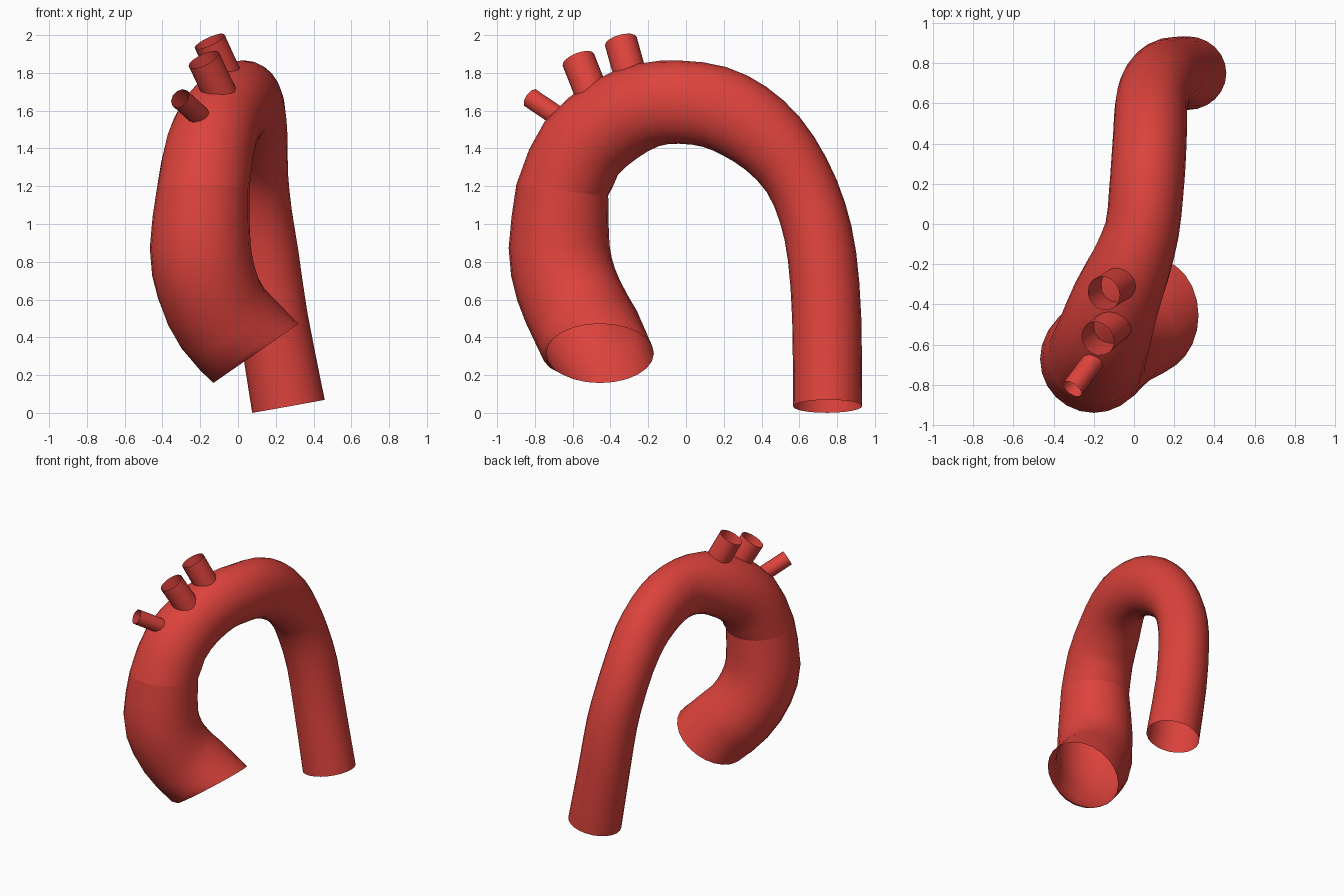
import bpy, bmesh, math
from mathutils import Vector

if "Cube" in bpy.data.objects:
    bpy.data.objects.remove(bpy.data.objects["Cube"])

red = bpy.data.materials.new("vessel_red")
red.diffuse_color = (0.72, 0.055, 0.045, 1)
red.use_nodes = True
red.node_tree.nodes["Principled BSDF"].inputs["Base Color"].default_value = red.diffuse_color


def spline(p, steps):
    """Catmull-Rom samples through rows of (x, y, z, side radius, other radius)."""
    p = [Vector(q) for q in p]
    p = [2 * p[0] - p[1]] + p + [2 * p[-1] - p[-2]]
    out = []
    for a, b, c, d in zip(p, p[1:], p[2:], p[3:]):
        for k in range(steps):
            t = k / steps
            out.append(0.5 * (2 * b + (c - a) * t + (2 * a - 5 * b + 4 * c - d) * t * t
                              + (3 * b - a - 3 * c + d) * t ** 3))
    return out + [p[-2]]


def tube(name, rows, sides, steps=1, start=None, end=None):
    """Open tube along a path; start and end optionally fix the rim directions."""
    pts = spline(rows, steps)
    bm = bmesh.new()
    rings = []
    for i, q in enumerate(pts):
        c = Vector(q[:3])
        t = Vector(pts[min(i + 1, len(pts) - 1)][:3]) - Vector(pts[max(i - 1, 0)][:3])
        if i == 0 and start:
            t = Vector(start)
        if i == len(pts) - 1 and end:
            t = Vector(end)
        t.normalize()
        u = Vector((1, 0, 0))
        u = (u - t * u.dot(t)).normalized()
        v = t.cross(u)
        rings.append([bm.verts.new(c + u * q[3] * math.cos(a) + v * q[4] * math.sin(a))
                      for a in (2 * math.pi * k / sides for k in range(sides))])
    for r, s in zip(rings, rings[1:]):
        for k in range(sides):
            n = (k + 1) % sides
            bm.faces.new((r[k], r[n], s[n], s[k])).smooth = True
    me = bpy.data.meshes.new(name)
    bm.to_mesh(me)
    bm.free()
    me.materials.append(red)
    ob = bpy.data.objects.new(name, me)
    bpy.context.collection.objects.link(ob)
    return ob


seam = (0.02, 0.12, 1)

# Wide ascending section from the root opening
tube("ascending_vessel", [
    (0.095, -0.455, 0.315, 0.275, 0.285),
    (-0.08, -0.555, 0.50, 0.27, 0.275),
    (-0.165, -0.635, 0.68, 0.27, 0.272),
    (-0.20, -0.672, 0.88, 0.267, 0.267),
    (-0.185, -0.655, 1.18, 0.245, 0.245),
], 24, 2, start=(-0.57, 0, 0.82), end=seam)

# Arch and narrower descending section
tube("arch_and_descending_vessel", [
    (-0.185, -0.655, 1.18, 0.245, 0.245),
    (-0.15, -0.555, 1.40, 0.235, 0.24),
    (-0.09, -0.38, 1.55, 0.22, 0.235),
    (-0.015, -0.20, 1.63, 0.20, 0.225),
    (0.04, -0.03, 1.645, 0.185, 0.22),
    (0.06, 0.15, 1.62, 0.185, 0.22),
    (0.072, 0.31, 1.545, 0.185, 0.215),
    (0.08, 0.46, 1.425, 0.183, 0.20),
    (0.085, 0.585, 1.26, 0.18, 0.182),
    (0.105, 0.67, 1.06, 0.18, 0.18),
    (0.14, 0.72, 0.83, 0.182, 0.182),
    (0.185, 0.745, 0.50, 0.185, 0.183),
    (0.267, 0.75, 0.035, 0.195, 0.183),
], 24, 2, start=seam)

# Three open branch stubs on top of the arch
for name, base, top, r, sides in [
    ("branch_rear", (-0.06, -0.29, 1.77), (-0.15, -0.345, 1.967), 0.087, 16),
    ("branch_middle", (-0.09, -0.495, 1.68), (-0.18, -0.57, 1.87), 0.089, 16),
    ("branch_front", (-0.18, -0.65, 1.55), (-0.307, -0.82, 1.665), 0.056, 10),
]:
    tube(name, [base + (r, r), top + (r, r)], sides)
